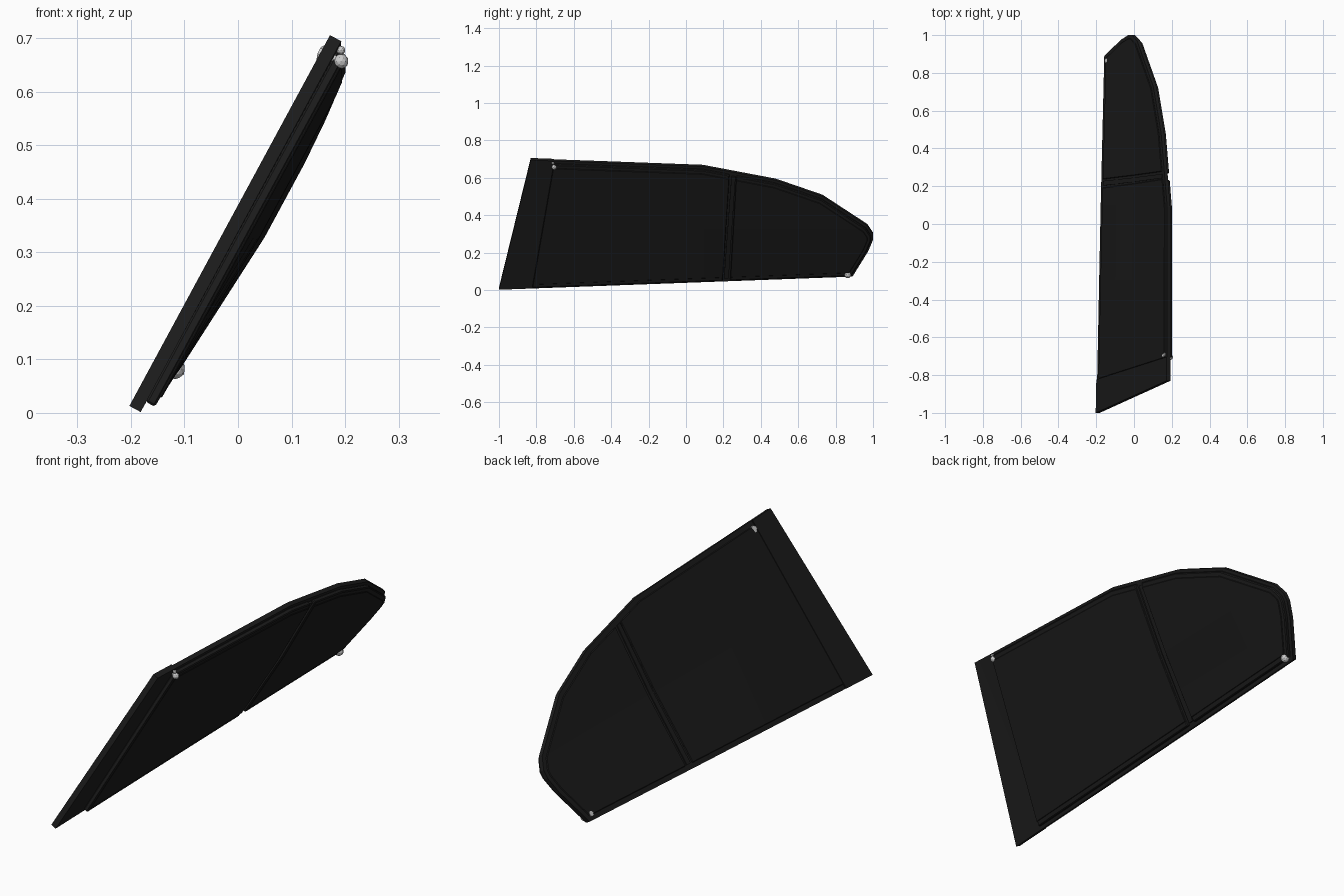
import bpy, bmesh, math
from mathutils import Matrix, Vector

cube = bpy.data.objects.get("Cube")
if cube:
    bpy.data.objects.remove(cube)


def material(name, grey, rough):
    m = bpy.data.materials.new(name)
    m.use_nodes = True
    colour = (grey, grey, grey, 1)
    m.diffuse_color = colour
    bsdf = next(n for n in m.node_tree.nodes if n.type == 'BSDF_PRINCIPLED')
    bsdf.inputs["Base Color"].default_value = colour
    bsdf.inputs["Roughness"].default_value = rough
    return m


TRIM = material("black trim", 0.012, 0.6)
GLASS = material("dark tinted glass", 0.011, 0.4)
METAL = material("light grey metal", 0.6, 0.4)

# Panel outline as (y, z), running clockwise from the lower front corner
OUTLINE = [(-1, .013), (-.83, .706), (.09, .672), (.48, .598), (.73, .512),
           (.97, .355), (1, .31), (1, .28), (.975, .22), (.89, .083)]
NORMAL = Vector((.879, 0, -.476))

# Lines that divide the panel: (bottom point, top point)
FRONT_SEAM = ((-.825, .013), (-.705, .7))
STRIP_FRONT = ((.19, .05), (.24, .65))
STRIP_BACK = ((.235, .05), (.28, .65))
INNER_STRIP_FRONT = ((.195, .05), (.233, .65))
INNER_STRIP_BACK = ((.235, .05), (.27, .65))
BAR_FRONT = ((.201, .05), (.245, .65))
BAR_BACK = ((.226, .05), (.267, .65))


def on_panel(y, z, depth):
    """Leaning, slightly twisted panel surface, depth measured inwards."""
    twist = .03 * min(1, max(0, (y + .8) / 1.5)) * min(1, max(0, (z - .05) / .3))
    return Vector((-.203 + .541 * (z - .013) + twist, y, z)) + NORMAL * depth


def inset(points, d):
    """Move every side of a convex outline inwards by d."""
    pts = [Vector(p) for p in points]
    result = []
    for i, p in enumerate(pts):
        a = (p - pts[i - 1]).normalized()
        b = (pts[(i + 1) % len(pts)] - p).normalized()
        na, nb = Vector((a.y, -a.x)), Vector((b.y, -b.x))
        result.append(p + (na + nb) * d / (1 + na.dot(nb)))
    return result


def slab(name, mat, margin, near, far, after=None, before=None, chamfer=0):
    """Solid piece of the panel between two depths, trimmed by seam lines."""
    bm = bmesh.new()
    bm.faces.new([bm.verts.new((0, y, z)) for y, z in inset(OUTLINE, margin)])

    def cut(co, no, remove):
        bmesh.ops.bisect_plane(bm, geom=bm.verts[:] + bm.edges[:] + bm.faces[:],
                               plane_co=co, plane_no=no, clear_inner=remove)

    for line, sign in ((after, 1), (before, -1)):
        if line:
            (y0, z0), (y1, z1) = line
            cut((0, y0, z0), Vector((0, z1 - z0, y0 - y1)) * sign, True)
    # Crease lines that let the piece follow the twist
    for y in (-.8, -.3, .1, .7):
        cut((0, y, 0), (0, 1, 0), False)
    for z in (.2, .35):
        cut((0, 0, z), (0, 0, 1), False)
    extruded = bmesh.ops.extrude_face_region(bm, geom=bm.faces[:], use_keep_orig=True)
    back = {v for v in extruded["geom"] if isinstance(v, bmesh.types.BMVert)}
    for v in bm.verts:
        v.co = on_panel(v.co.y, v.co.z, far if v in back else near)
    bmesh.ops.recalc_face_normals(bm, faces=bm.faces[:])
    obj = finish(name, bm, mat)
    if chamfer:
        bevel = obj.modifiers.new("chamfer", 'BEVEL')
        bevel.width = chamfer
        bevel.segments = 1
        bevel.limit_method = 'ANGLE'
        bevel.angle_limit = math.radians(50)


def finish(name, bm, mat):
    mesh = bpy.data.meshes.new(name)
    bm.to_mesh(mesh)
    bm.free()
    mesh.materials.append(mat)
    obj = bpy.data.objects.new(name, mesh)
    bpy.context.collection.objects.link(obj)
    return obj


# Base plate and the flush trim at its front edge
slab("base_plate", TRIM, 0, .005, .024)
slab("front_trim", TRIM, 0, 0, .024, before=FRONT_SEAM)

# Raised outer panes, parted by the channel
slab("main_outer_pane", GLASS, .018, 0, .006, FRONT_SEAM, STRIP_FRONT, .003)
slab("rear_outer_pane", GLASS, .018, 0, .006, STRIP_BACK, None, .003)

# Thicker inner seals and panes
inner = {"main": (FRONT_SEAM, INNER_STRIP_FRONT), "rear": (INNER_STRIP_BACK, None)}
for label, (after, before) in inner.items():
    slab(label + "_inner_seal", TRIM, .012, .023, .043, after, before, .004)
    slab(label + "_inner_pane", GLASS, .03, .041, .046, after, before, .002)

# Slim bar along the channel
slab("channel_bar", TRIM, .02, .001, .034, BAR_FRONT, BAR_BACK)


# Metal fixing pins: an outer head, a stud through the panel and inner balls
def pin(name, head, head_radius, balls):
    start = on_panel(*head, -.001)
    end = on_panel(*balls[0][0])
    axis = end - start
    bm = bmesh.new()
    turn = axis.to_track_quat('Z', 'Y').to_matrix().to_4x4()
    bmesh.ops.create_cone(bm, cap_ends=True, segments=8, radius1=head_radius,
                          radius2=.008, depth=axis.length,
                          matrix=Matrix.Translation((start + end) / 2) @ turn)
    for place, radius in balls:
        bmesh.ops.create_icosphere(bm, subdivisions=2, radius=radius,
                                   matrix=Matrix.Translation(on_panel(*place)))
    finish(name, bm, METAL)


pin("upper_front_pin", (-.69, .671), .016,
    [((-.705, .676, .04), .014), ((-.712, .692, .03), .008)])
pin("lower_rear_pin", (.865, .104), .012, [((.865, .1, .038), .019)])
